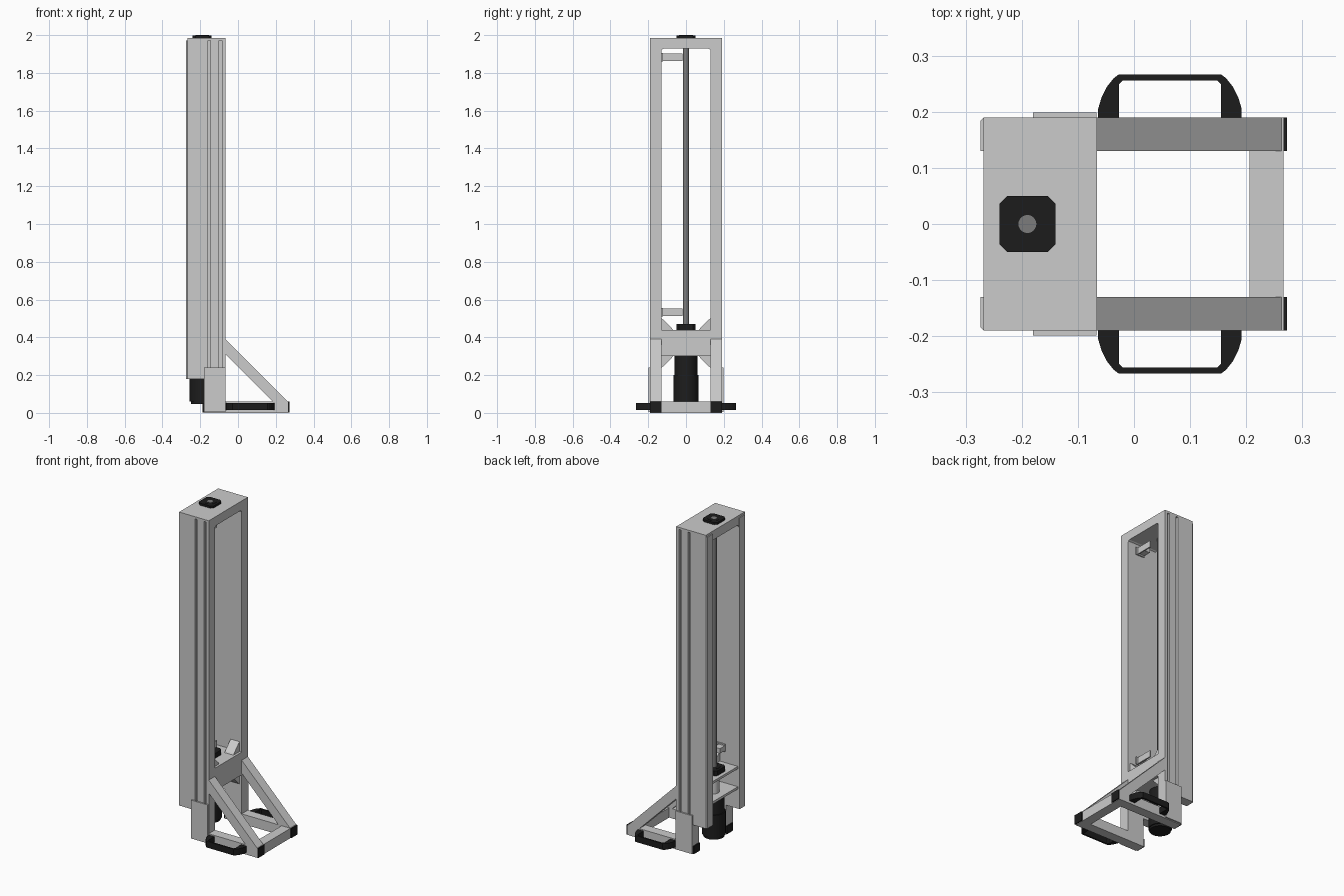
import bpy, bmesh, math
from mathutils import Vector

if "Cube" in bpy.data.objects:
    bpy.data.objects.remove(bpy.data.objects["Cube"])


def material(name, v):
    m = bpy.data.materials.new(name)
    m.diffuse_color = (v, v, v, 1)
    m.use_nodes = True
    m.node_tree.nodes["Principled BSDF"].inputs["Base Color"].default_value = m.diffuse_color
    return m


BLACK = material("black_plastic", 0.012)
STEEL = material("dark_steel", 0.2)


def finish(bm, name, mat=None, smooth=False):
    bmesh.ops.recalc_face_normals(bm, faces=bm.faces)
    me = bpy.data.meshes.new(name)
    bm.to_mesh(me)
    bm.free()
    ob = bpy.data.objects.new(name, me)
    bpy.context.collection.objects.link(ob)
    if mat:
        me.materials.append(mat)
    if smooth:
        bpy.context.view_layer.objects.active = ob
        ob.select_set(True)
        bpy.ops.object.shade_smooth_by_angle(angle=math.radians(35))
        ob.select_set(False)
    return ob


def prism(name, pts, axis, lo, hi, mat=None):
    """Extrude a 2D profile along an axis: x takes (y,z), y takes (x,z), z takes (x,y)."""
    place = {"x": lambda a, b: (lo, a, b), "y": lambda a, b: (a, lo, b), "z": lambda a, b: (a, b, lo)}[axis]
    bm = bmesh.new()
    f = bm.faces.new([bm.verts.new(place(*p)) for p in pts])
    top = bmesh.ops.extrude_face_region(bm, geom=[f])
    d = Vector([(hi - lo) * (axis == k) for k in "xyz"])
    bmesh.ops.translate(bm, vec=d, verts=[v for v in top["geom"] if isinstance(v, bmesh.types.BMVert)])
    return finish(bm, name, mat)


def box(name, x, y, z, mat=None):
    return prism(name, [(x[0], y[0]), (x[1], y[0]), (x[1], y[1]), (x[0], y[1])], "z", z[0], z[1], mat)


def cyl(name, x, y, r, z0, z1, mat=None, n=32):
    bm = bmesh.new()
    bmesh.ops.create_cone(bm, cap_ends=True, segments=n, radius1=r, radius2=r, depth=z1 - z0)
    bmesh.ops.translate(bm, vec=(x, y, (z0 + z1) / 2), verts=bm.verts)
    return finish(bm, name, mat, True)


def span(s, a, b):
    return sorted((s * a, s * b))


SX = -0.19  # screw axis

for s, side in ((1, "far"), (-1, "near")):
    # slotted front post
    pts = [(-0.18, s * 0.13), (-0.066, s * 0.13), (-0.066, s * 0.19)]
    for cx in (-0.093, -0.153):
        for dx, y in ((0.007, 0.19), (0.007, 0.175), (-0.007, 0.175), (-0.007, 0.19)):
            pts.append((cx + dx, s * y))
    pts.append((-0.18, s * 0.19))
    prism(side + "_post", pts, "z", 0.06, 1.972)
    # raised back cover
    prism(side + "_back_cover", [(-0.18, s * 0.13), (-0.18, s * 0.19), (-0.268, s * 0.19), (-0.274, s * 0.184),
                                 (-0.274, s * 0.13)], "z", 0.18, 1.972)
    # clamp plate
    box(side + "_side_plate", (-0.18, -0.067), span(s, 0.19, 0.199), (0.004, 0.24))
    # foot rail, its end caps and the diagonal brace
    y = span(s, 0.13, 0.19)
    box(side + "_foot_rail", (-0.18, 0.266), y, (0, 0.06))
    box(side + "_front_cap", (0.266, 0.273), y, (0.002, 0.06), BLACK)
    box(side + "_rear_cap", (-0.187, -0.18), y, (0.002, 0.05), BLACK)
    prism(side + "_brace", [(-0.066, 0.39), (-0.066, 0.31), (0.184, 0.06), (0.263, 0.06)], "y", *y)
    # carry handle
    prof = [(-0.064, 0.19), (-0.064, 0.205), (-0.058, 0.225), (-0.048, 0.245), (-0.036, 0.26), (-0.028, 0.266),
            (0.156, 0.266), (0.164, 0.26), (0.176, 0.245), (0.186, 0.225), (0.192, 0.205), (0.192, 0.19),
            (0.155, 0.19), (0.155, 0.249), (0.148, 0.256), (-0.02, 0.256), (-0.027, 0.249), (-0.027, 0.19)]
    prism(side + "_handle", [(a, s * b) for a, b in prof], "z", 0.015, 0.053, BLACK)
    # corner gussets above and below the cross web
    for part, z, e in (("upper", 0.44, 1), ("lower", 0.30, -1)):
        prism(f"{side}_{part}_gusset", [(s * 0.13, z), (s * 0.07, z), (s * 0.075, z + e * 0.008),
                                        (s * 0.122, z + e * 0.055), (s * 0.13, z + e * 0.06)], "x", -0.14, -0.08)

# top cap bridging the posts
half = [(0.13, 1.915), (0.127, 1.924), (0.118, 1.929)]
prism("top_cap", [(-0.19, 1.985), (0.19, 1.985), (0.19, 1.972), (0.13, 1.972)] + half +
      [(-a, b) for a, b in reversed(half)] + [(-0.13, 1.972), (-0.19, 1.972)], "x", -0.268, -0.066)

# foot crossbar
box("foot_crossbar", (0.206, 0.266), (-0.13, 0.13), (0, 0.06))

# motor mount: web and two shelves
box("mount_web", (-0.085, -0.066), (-0.13, 0.13), (0.30, 0.44))
box("bearing_shelf", (-0.262, -0.085), (-0.13, 0.13), (0.425, 0.44))
box("motor_shelf", (-0.262, -0.085), (-0.13, 0.13), (0.30, 0.315))

# bearings, screw, coupling and motor
c, h = 0.036, 0.05
octagon = [(c, h), (h, c), (h, -c), (c, -h), (-c, -h), (-h, -c), (-h, c), (-c, h)]
for part, z0, z1 in (("top", 1.985, 1.998), ("lower", 0.44, 0.47)):
    prism(part + "_bearing", [(SX + a, b) for a, b in octagon], "z", z0, z1, BLACK)
    cyl(part + "_bearing_ring", SX, 0, 0.036, z1, z1 + 0.0015, BLACK)
cyl("lead_screw", SX, 0, 0.016, 0.40, 2.0, STEEL)
cyl("coupling", SX, 0, 0.03, 0.315, 0.425)
cyl("gearbox", SX, 0, 0.06, 0.2, 0.30, BLACK)
cyl("motor", SX, 0, 0.066, 0.06, 0.2, BLACK)
cyl("motor_end", SX, 0, 0.06, 0.047, 0.06, BLACK)

# limit switch brackets with a round eye hole
for part, z in (("upper", 1.882), ("lower", 0.532)):
    box(part + "_bracket_base", (-0.178, -0.12), (-0.13, -0.122), (z - 0.023, z + 0.023))
    arm = box(part + "_bracket_arm", (-0.138, -0.13), (-0.122, -0.018), (z - 0.02, z + 0.02))
    bm = bmesh.new()
    bmesh.ops.create_cone(bm, cap_ends=True, segments=20, radius1=0.011, radius2=0.011, depth=0.05)
    for v in bm.verts:
        v.co = Vector((v.co.z - 0.134, v.co.x - 0.045, v.co.y + z))
    cutter = finish(bm, part + "_bracket_cutter")
    cutter.hide_render = True
    cutter.hide_set(True)
    cutter.display_type = "WIRE"
    m = arm.modifiers.new("eye", "BOOLEAN")
    m.object = cutter
    m.solver = "EXACT"
    # sensor barrel behind the arm
    box(part + "_sensor_block", (-0.178, -0.138), (-0.122, -0.075), (z - 0.015, z + 0.015))
